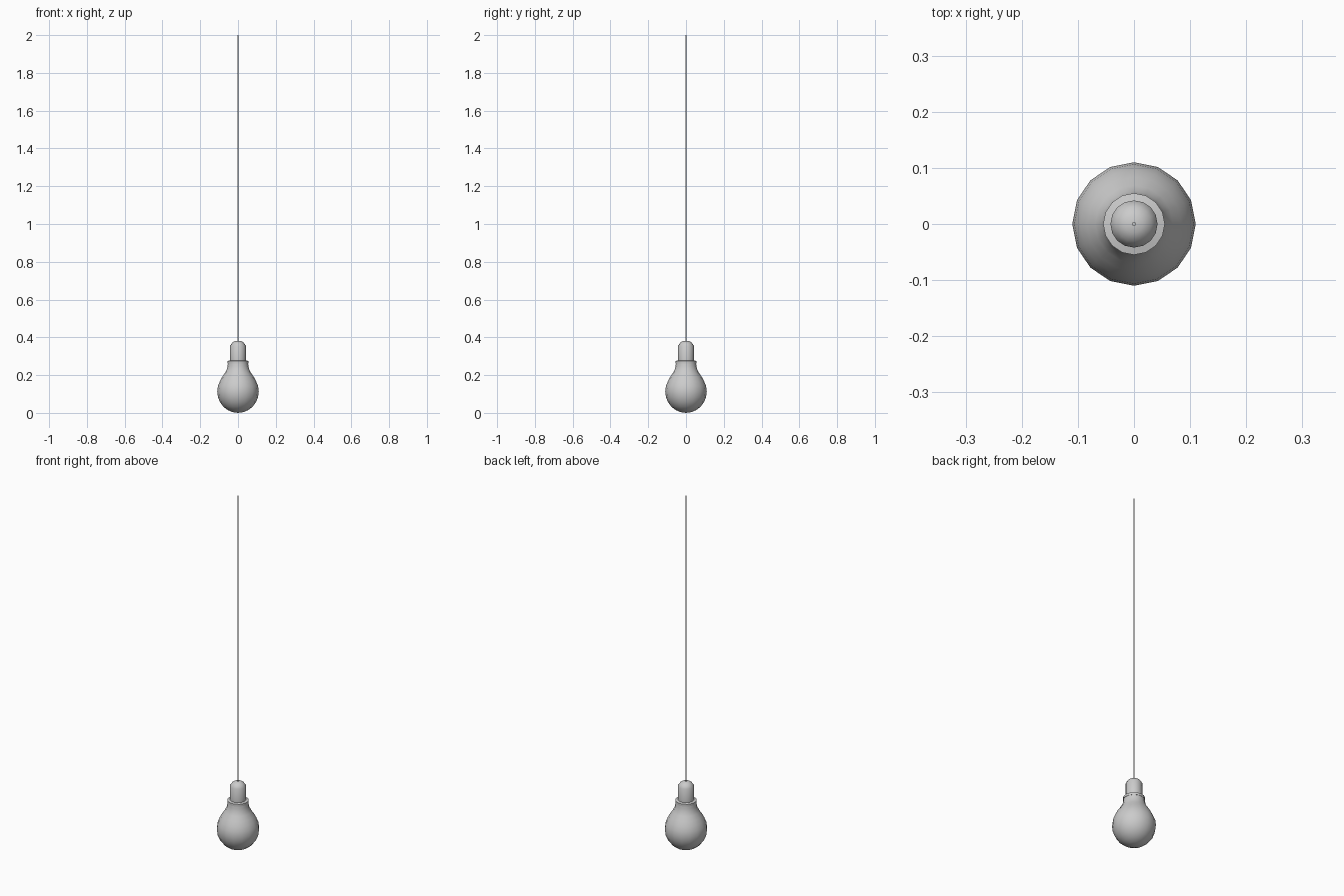
import bpy, bmesh, math

if "Cube" in bpy.data.objects:
    bpy.data.objects.remove(bpy.data.objects["Cube"])


def lathe(name, profile, sides=16, angle=35):
    """Revolve (radius, z) points around z; radius 0 makes a pole."""
    bm = bmesh.new()
    rings = []
    for r, z in profile:
        if r == 0:
            rings.append([bm.verts.new((0, 0, z))] * sides)
        else:
            rings.append([bm.verts.new((r * math.cos(2 * math.pi * i / sides),
                                        r * math.sin(2 * math.pi * i / sides), z))
                          for i in range(sides)])
    for a, b in zip(rings, rings[1:]):
        for i in range(sides):
            j = (i + 1) % sides
            bm.faces.new(list(dict.fromkeys((a[i], a[j], b[j], b[i]))))
    bmesh.ops.recalc_face_normals(bm, faces=bm.faces)
    mesh = bpy.data.meshes.new(name)
    bm.to_mesh(mesh)
    bm.free()
    obj = bpy.data.objects.new(name, mesh)
    bpy.context.collection.objects.link(obj)
    bpy.ops.object.select_all(action='DESELECT')
    obj.select_set(True)
    bpy.context.view_layer.objects.active = obj
    bpy.ops.object.shade_smooth_by_angle(angle=math.radians(angle))
    return obj


# Glass bulb: round lower bowl flowing into a narrower neck
bowl = [(0.11 * math.sin(math.radians(a)), 0.113 - 0.113 * math.cos(math.radians(a)))
        for a in (15, 30, 45, 60, 75, 90, 105)]
lathe("bulb", [(0, 0)] + bowl +
      [(0.096, 0.167), (0.084, 0.19), (0.069, 0.212), (0.059, 0.232),
       (0.055, 0.25), (0.053, 0.268)])

# Lamp holder: collar, straight barrel and domed cap
lathe("socket", [(0, 0.262), (0.055, 0.262), (0.055, 0.275), (0.042, 0.278),
                 (0.042, 0.355), (0.031, 0.371), (0.016, 0.381), (0, 0.381)])

# Hanging cord
lathe("cord", [(0, 0.375), (0.0035, 0.375), (0.0035, 2.0), (0, 2.0)], sides=8, angle=50)
